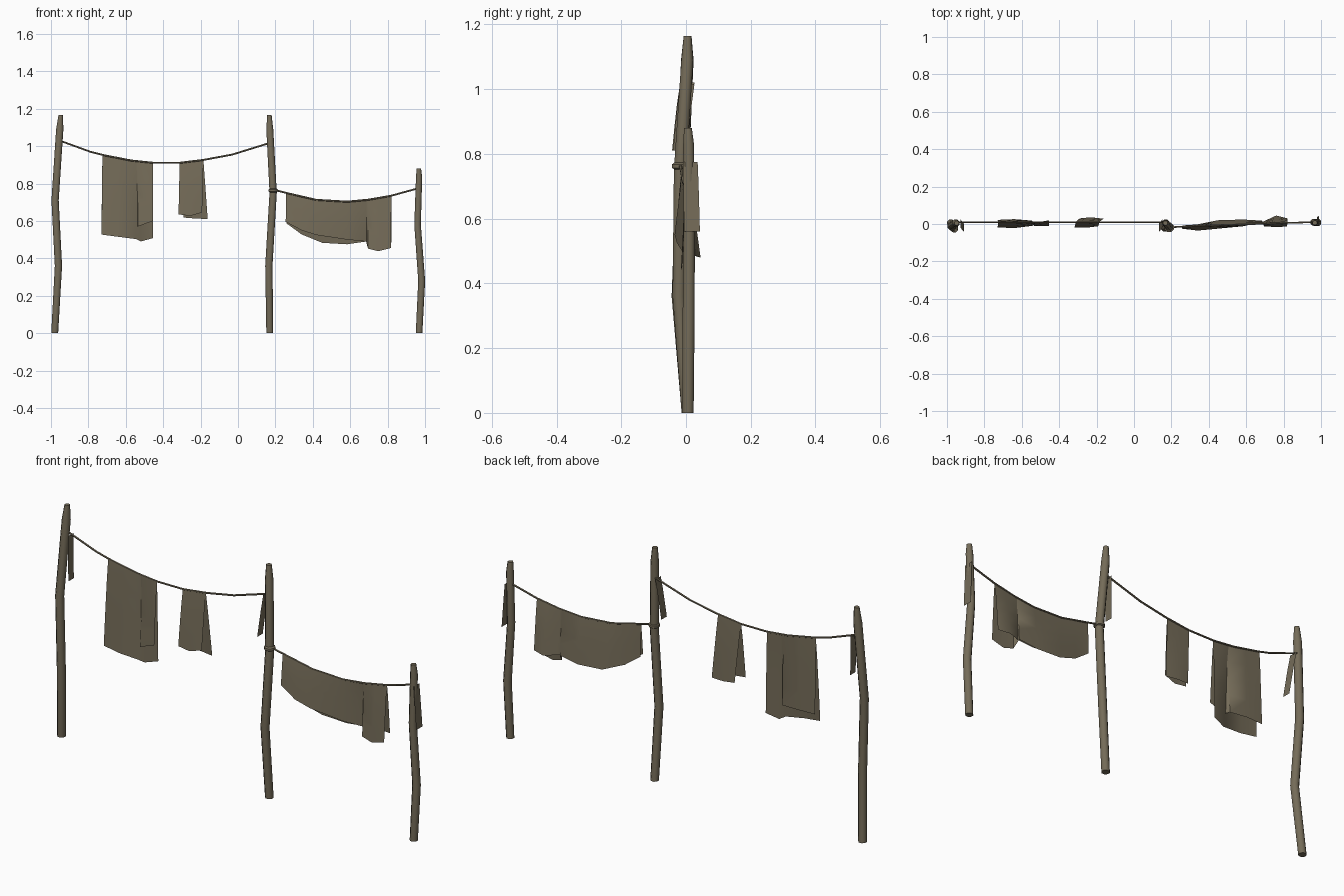
import bpy, bmesh, math
from mathutils import Vector

mat = bpy.data.materials.new("weathered brown")
mat.diffuse_color = (0.175, 0.148, 0.098, 1)


def finish(name, bm, angle=50):
    me = bpy.data.meshes.new(name)
    bmesh.ops.recalc_face_normals(bm, faces=bm.faces)
    bm.to_mesh(me)
    bm.free()
    ob = bpy.data.objects.new(name, me)
    bpy.context.collection.objects.link(ob)
    me.materials.append(mat)
    bpy.ops.object.select_all(action='DESELECT')
    ob.select_set(True)
    bpy.context.view_layer.objects.active = ob
    bpy.ops.object.shade_smooth_by_angle(angle=math.radians(angle))
    return ob


def tube(name, pts, radii, sides, axis):
    """Capped tube through pts; rings lie across the given axis (0 = x, 2 = z)."""
    bm = bmesh.new()
    rings = []
    for p, r in zip(pts, radii):
        ring = []
        for i in range(sides):
            a = 2 * math.pi * (i + 0.5) / sides
            c, s = r * math.cos(a), r * math.sin(a)
            off = Vector((c, s, 0)) if axis == 2 else Vector((0, c, s))
            ring.append(bm.verts.new(Vector(p) + off))
        rings.append(ring)
    for a, b in zip(rings, rings[1:]):
        for i in range(sides):
            j = (i + 1) % sides
            bm.faces.new((a[i], a[j], b[j], b[i]))
    bm.faces.new(rings[0])
    bm.faces.new(rings[-1])
    return finish(name, bm)


def sheet(name, top, bottom, rows=4, curve=0.8):
    """Thin cloth hanging from the top edge to the bottom edge."""
    bm = bmesh.new()
    grid = []
    for k in range(rows + 1):
        t = k / rows
        row = []
        for a, b in zip(top, bottom):
            p = Vector(a).lerp(Vector(b), t)
            p.y = a[1] + (b[1] - a[1]) * t ** curve
            row.append(bm.verts.new(p))
        grid.append(row)
    for r0, r1 in zip(grid, grid[1:]):
        for i in range(len(r0) - 1):
            bm.faces.new((r0[i], r0[i + 1], r1[i + 1], r1[i]))
    return finish(name, bm, 60)


# Crooked wooden posts
tube("left_post", [(-.98, .005, 0), (-.96, -.025, .36), (-.978, -.012, .71), (-.953, .004, 1.09), (-.948, .005, 1.165)],
     [.02, .021, .021, .021, .013], 8, 2)
tube("middle_post", [(.17, .005, 0), (.165, -.022, .36), (.188, -.018, .75), (.17, .004, 1.09), (.168, .005, 1.165)],
     [.02, .021, .021, .02, .013], 8, 2)
tube("right_post", [(.968, .006, 0), (.982, .008, .28), (.96, .01, .58), (.968, .008, .83), (.967, .006, .88)],
     [.019, .02, .019, .018, .013], 8, 2)

# Sagging ropes
rope1 = [(-.955, .01, 1.03), (-.79, .01, .97), (-.72, .01, .952), (-.57, .01, .923), (-.455, .01, .911),
         (-.31, .01, .911), (-.18, .01, .927), (-.03, .01, .955), (.17, .01, 1.017)]
rope2 = [(.19, -.018, .767), (.257, -.014, .75), (.417, -.008, .713), (.583, -.002, .703),
         (.70, .002, .714), (.82, .006, .735), (.962, .01, .774)]
tube("high_rope", rope1, [.005] * len(rope1), 6, 0)
tube("low_rope", rope2, [.005] * len(rope2), 6, 0)

# Rope loop tied round the middle post
tube("rope_loop", [(.188, -.018, .752), (.188, -.018, .757), (.188, -.018, .768), (.188, -.018, .773)],
     [.02, .027, .027, .02], 8, 2)

# Wide cloth folded over the high rope; its two halves cross on the right
top = [(-.725, .01, .955), (-.64, .01, .94), (-.545, .01, .923), (-.535, .01, .922), (-.455, .01, .914)]
sheet("wide_cloth_front", top, [(-.73, -.018, .527), (-.64, -.022, .515), (-.545, -.01, .503),
                                (-.52, .006, .49), (-.455, .02, .508)])
sheet("wide_cloth_back", top, [(-.73, .022, .575), (-.64, .026, .575), (-.545, .018, .57),
                               (-.535, -.01, .57), (-.455, -.012, .6)])

# Narrow cloth hung as an open fold
top = [(-.312, .01, .912), (-.25, .01, .918), (-.185, .01, .928)]
sheet("narrow_cloth_front", top, [(-.318, -.018, .635), (-.255, -.02, .627), (-.192, -.012, .645)])
sheet("narrow_cloth_back", top, [(-.29, .03, .618), (-.23, .036, .613), (-.162, .028, .61)])

# Long blanket folded over the low rope, with a longer corner on the right
top = [(.258, -.014, .752), (.34, -.01, .733), (.417, -.008, .717), (.583, -.002, .707),
       (.685, .002, .714), (.695, .002, .716), (.76, .004, .726), (.82, .006, .738)]
sheet("blanket_front", top, [(.255, -.025, .595), (.34, -.035, .55), (.417, -.028, .525), (.583, -.012, .5),
                             (.685, .01, .49), (.695, .015, .488), (.76, .045, .48), (.82, .03, .485)])
sheet("blanket_back", top, [(.258, -.008, .588), (.34, -.002, .528), (.45, .02, .483), (.583, .024, .475),
                            (.685, .018, .49), (.695, -.012, .452), (.75, -.016, .438), (.818, -.014, .455)])

# Loose rags hanging beside each rope end, seen edge-on from the front
for name, x0, x1, z0, z1, ya, yb in (
        ("left_rag", -.928, -.908, 1.02, .81, (-.018, .026), (-.043, .0)),
        ("middle_rag", .152, .134, 1.015, .81, (-.018, .026), (-.04, .004)),
        ("right_rag", .978, .99, .775, .56, (-.01, .036), (-.006, .043))):
    sheet(name, [(x0, y, z0) for y in ya], [(x1, y, z1) for y in yb], 3)
